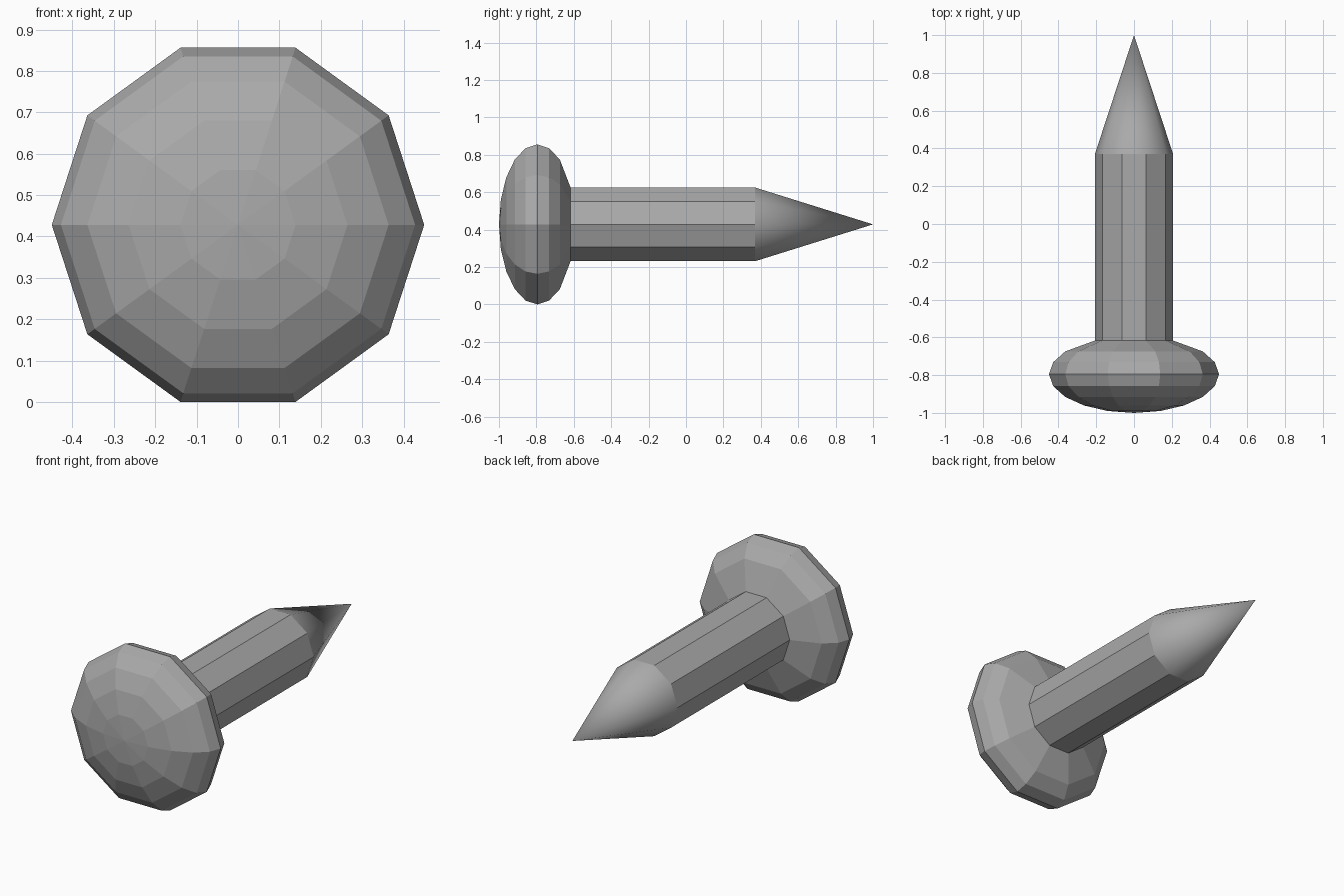
import bpy
import bmesh
from math import sin, cos, pi, radians

cube = bpy.data.objects.get("Cube")
if cube:
    bpy.data.objects.remove(cube, do_unlink=True)

SIDES = 10
AXIS_Z = 0.428
HEAD_R, HEAD_DEPTH, HEAD_Y = 0.45, 0.205, -0.795
SHAFT_R, SHAFT_START, SHAFT_END = 0.207, -0.617, 0.37

metal = bpy.data.materials.new("grey metal")
metal.use_nodes = True
colour = (0.4, 0.4, 0.4, 1)
metal.diffuse_color = colour
metal.node_tree.nodes["Principled BSDF"].inputs["Base Color"].default_value = colour


def lathe(name, profile, smooth=False):
    """Turn (radius, y) points around the long axis; radius 0 makes a pole."""
    bm = bmesh.new()
    rings = []
    for r, y in profile:
        if r == 0:
            rings.append([bm.verts.new((0, y, AXIS_Z))] * SIDES)
        else:
            angles = [2 * pi * i / SIDES for i in range(SIDES)]
            rings.append([bm.verts.new((r * cos(a), y, AXIS_Z + r * sin(a))) for a in angles])
    for a, b in zip(rings, rings[1:]):
        for i in range(SIDES):
            j = (i + 1) % SIDES
            corners = list(dict.fromkeys((a[i], b[i], b[j], a[j])))
            face = bm.faces.new(corners)
            face.smooth = smooth
            # Keep the winding outward
            face.normal_update()
            mid = face.calc_center_median()
            if face.normal.x * mid.x + face.normal.z * (mid.z - AXIS_Z) < 0:
                face.normal_flip()
    mesh = bpy.data.meshes.new(name)
    bm.to_mesh(mesh)
    bm.free()
    mesh.materials.append(metal)
    obj = bpy.data.objects.new(name, mesh)
    bpy.context.collection.objects.link(obj)
    return obj


# Faceted domed head, narrowing behind to meet the shaft
dome = [(0, HEAD_Y - HEAD_DEPTH)]
for step in range(-4, 3):
    a = radians(18 * step)
    dome.append((HEAD_R * cos(a), HEAD_Y + HEAD_DEPTH * sin(a)))
lathe("head", dome + [(SHAFT_R, SHAFT_START)])

# Ten-sided shaft
lathe("shaft", [(SHAFT_R, SHAFT_START), (SHAFT_R, SHAFT_END)])

# Smooth pointed tip
lathe("tip", [(SHAFT_R, SHAFT_END), (0, 1.0)], smooth=True)
